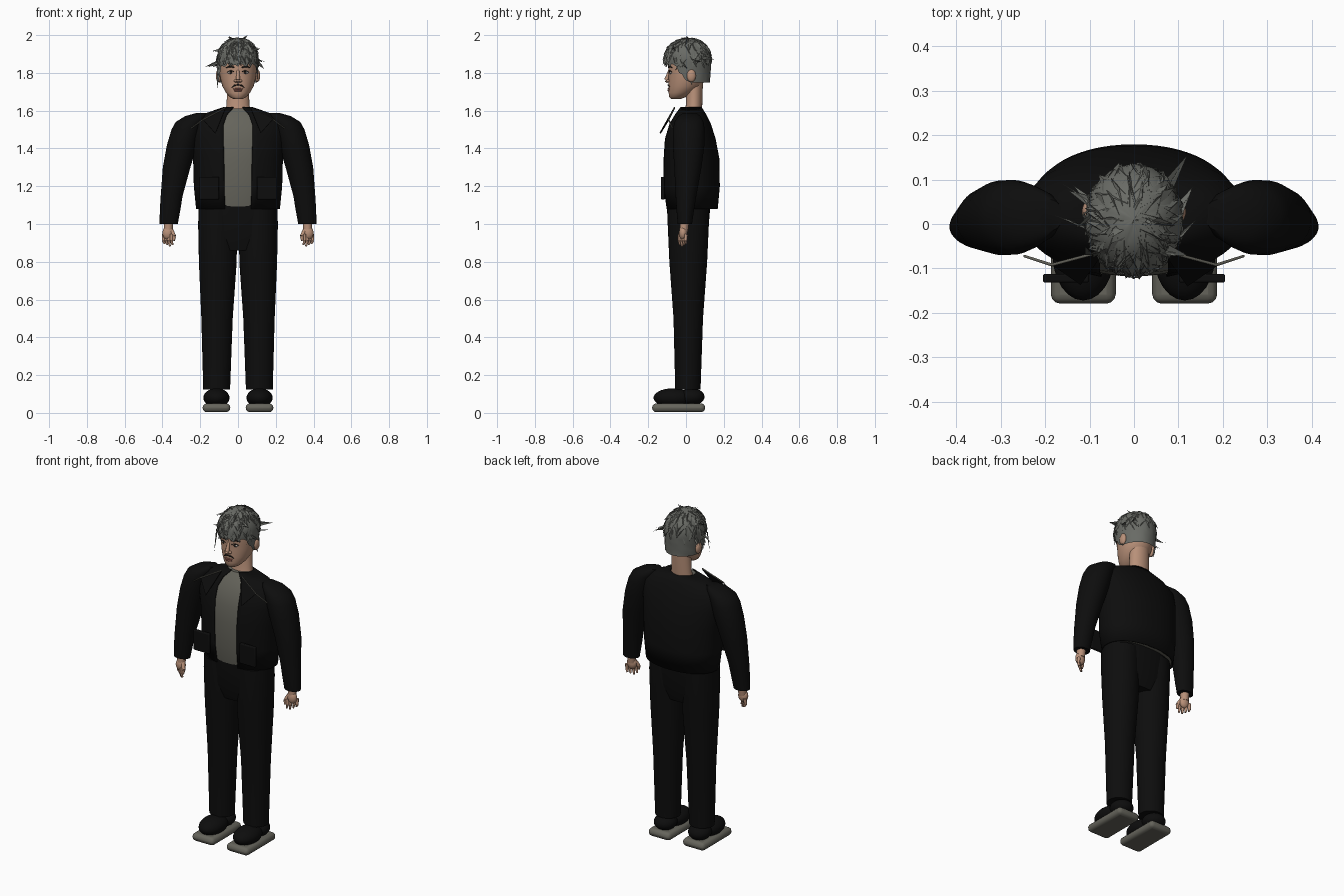
import bpy, bmesh, math, random
from math import sin, cos, pi, tau
from mathutils import Vector, Matrix

random.seed(4)
cube = bpy.data.objects.get("Cube")
if cube:
    bpy.data.objects.remove(cube, do_unlink=True)


def material(name, r, g, b):
    m = bpy.data.materials.new(name)
    m.use_nodes = True
    m.diffuse_color = (r, g, b, 1)
    bsdf = m.node_tree.nodes["Principled BSDF"]
    bsdf.inputs["Base Color"].default_value = (r, g, b, 1)
    bsdf.inputs["Roughness"].default_value = 0.8
    return m


BLACK = material("black cloth", .004, .004, .004)
GREY = material("warm grey cloth", .13, .127, .105)
HAIR = material("ash grey hair", .14, .145, .13)
SKIN = material("skin", .48, .28, .19)
LIPS = material("lips", .3, .11, .085)
DARK = material("dark facial hair", .02, .016, .013)
WHITE = material("eye white", .55, .5, .46)


def finish(name, bm, mat, smooth=40):
    mesh = bpy.data.meshes.new(name)
    bm.to_mesh(mesh)
    bm.free()
    mesh.materials.append(mat)
    if smooth:
        mesh.shade_smooth()
        mesh.set_sharp_from_angle(angle=math.radians(smooth))
    ob = bpy.data.objects.new(name, mesh)
    bpy.context.collection.objects.link(ob)
    return ob


def loft(name, rings, mat, side=1, gap=None, power=2.0, seg=40, caps=True):
    """Skin ascending rings (z, cx, cy, rx, ry); gap leaves the front open."""
    bm = bmesh.new()
    start, span = (-pi / 2 + gap, tau - 2 * gap) if gap else (0, tau)
    count = seg + 1 if gap else seg
    rows = []
    for z, cx, cy, rx, ry in rings:
        row = []
        for i in range(count):
            a = start + span * i / seg
            c, s = cos(a), sin(a)
            x = math.copysign(abs(c) ** (2 / power), c)
            y = math.copysign(abs(s) ** (2 / power), s)
            row.append(bm.verts.new((side * cx + rx * x, cy + ry * y, z)))
        rows.append(row)
    for low, high in zip(rows, rows[1:]):
        for i in range(seg):
            j = (i + 1) % count
            bm.faces.new((low[i], low[j], high[j], high[i]))
    if caps and not gap:
        bm.faces.new(rows[0][::-1])
        bm.faces.new(rows[-1])
    return finish(name, bm, mat)


def ball(name, centre, radii, mat):
    bm = bmesh.new()
    bmesh.ops.create_uvsphere(bm, u_segments=24, v_segments=14, radius=1,
                              matrix=Matrix.Translation(centre) @ Matrix.Diagonal((*radii, 1)))
    return finish(name, bm, mat, 60)


def box(name, centre, size, mat, bevel):
    bm = bmesh.new()
    bmesh.ops.create_cube(bm, size=1, matrix=Matrix.Translation(centre) @ Matrix.Diagonal((*size, 1)))
    ob = finish(name, bm, mat, 30)
    mod = ob.modifiers.new("rounded edges", "BEVEL")
    mod.width, mod.segments = bevel, 3
    return ob


def rods(name, points, radii, mat):
    """Tapered tube through a chain of points."""
    bm = bmesh.new()
    for k, (a, b) in enumerate(zip(points, points[1:])):
        a, b = Vector(a), Vector(b)
        turn = (b - a).to_track_quat("Z", "Y").to_matrix().to_4x4()
        bmesh.ops.create_cone(bm, cap_ends=True, segments=10, radius1=radii[k], radius2=radii[k + 1],
                              depth=(b - a).length, matrix=Matrix.Translation((a + b) / 2) @ turn)
    return finish(name, bm, mat)


# Torso: open jacket over a closed shirt
torso = [(1.08, 0, .03, .222, .138), (1.2, 0, .027, .234, .152), (1.35, 0, .026, .238, .15),
         (1.45, 0, .02, .25, .137), (1.53, 0, .02, .245, .112), (1.58, 0, .023, .19, .084),
         (1.62, 0, .026, .075, .056)]
jacket = loft("jacket", torso, BLACK, gap=.29, power=2.15, seg=56)
mod = jacket.modifiers.new("cloth thickness", "SOLIDIFY")
mod.thickness = .006
shirt = [(z + .012 if z < 1.1 else z - .008, cx, cy, rx * .955, ry * .95) for z, cx, cy, rx, ry in torso]
loft("shirt", shirt, GREY, power=2.15, seg=56)

# Trousers
loft("trouser_hips", [(.86, 0, .012, .17, .08), (.94, 0, .012, .2, .104), (1.05, 0, .013, .209, .112),
                      (1.1, 0, .014, .21, .115)], BLACK, power=2.3)
leg = [(.125, .113, .01, .071, .067), (.5, .111, .012, .083, .078), (.8, .107, .012, .1, .1),
       (1.0, .108, .012, .103, .109), (1.08, .108, .013, .1, .11)]
arm = [(1.0, .367, -.006, .048, .038), (1.07, .36, -.004, .054, .046), (1.15, .351, 0, .058, .055),
       (1.3, .325, .01, .073, .072), (1.42, .296, .014, .08, .084), (1.5, .273, .015, .079, .084),
       (1.54, .255, .016, .075, .077), (1.57, .222, .018, .06, .06), (1.588, .19, .02, .03, .035)]

for s, tag in ((1, "left"), (-1, "right")):
    loft(tag + "_trouser_leg", leg, BLACK, s)
    loft(tag + "_sleeve", arm, BLACK, s)

    # Shoes
    box(tag + "_shoe_sole", (s * .114, -.039, .027), (.146, .28, .046), GREY, .021)
    ball(tag + "_shoe_toe", (s * .114, -.07, .08), (.069, .102, .05), BLACK)
    ball(tag + "_shoe_heel", (s * .114, .03, .085), (.064, .068, .045), BLACK)

    # Hands
    rods(tag + "_wrist", [(s * .367, -.006, 1.03), (s * .369, -.012, .96)], (.026, .023), SKIN)
    ball(tag + "_palm", (s * .37, -.015, .952), (.03, .022, .036), SKIN)
    for k in range(4):
        x, y = s * (.35 + .014 * k), -.032 + .011 * k
        tip = .882 + .007 * abs(k - 1)
        rods(f"{tag}_finger_{k + 1}", [(x, y, .945), (x + s * .003, y - .003, .912), (x - s * .004, y, tip)],
             (.0095, .0085, .005), SKIN)
    rods(tag + "_thumb", [(s * .352, -.02, .965), (s * .338, -.034, .935), (s * .34, -.038, .912)],
         (.011, .01, .006), SKIN)

    # Pocket, lapel and its trim
    box(tag + "_pocket", (s * .153, -.122, 1.19), (.104, .02, .12), BLACK, .005)
    edge = [(s * .065, -.06, 1.617), (s * .185, -.092, 1.553), (s * .247, -.072, 1.507)]
    rods(tag + "_lapel_trim", edge, (.0035, .0035, .003), GREY)
    bm = bmesh.new()
    bm.faces.new([bm.verts.new(p) for p in (edge[0], edge[1], (s * .12, -.137, 1.48))])
    flap = finish(tag + "_lapel", bm, BLACK, 0)
    flap.modifiers.new("cloth thickness", "SOLIDIFY").thickness = .004

    # Ear, eye and brow
    ball(tag + "_ear", (s * .102, .028, 1.785), (.015, .024, .034), SKIN)
    ball(tag + "_eye", (s * .038, -.079, 1.802), (.017, .008, .0075), WHITE)
    ball(tag + "_iris", (s * .038, -.084, 1.802), (.007, .005, .007), DARK)
    rods(tag + "_upper_lid", [(s * .02, -.089, 1.806), (s * .038, -.086, 1.812), (s * .058, -.076, 1.805)],
         (.002, .003, .002), DARK)
    rods(tag + "_brow", [(s * .018, -.093, 1.828), (s * .042, -.087, 1.835), (s * .066, -.073, 1.827)],
         (.003, .005, .002), DARK)
    rods(tag + "_moustache", [(0, -.096, 1.737), (s * .018, -.092, 1.735), (s * .033, -.084, 1.722)],
         (.003, .0045, .002), DARK)
    ball(tag + "_nostril_wing", (s * .012, -.094, 1.758), (.01, .01, .008), SKIN)

# Head, neck and face
loft("neck", [(1.57, 0, .03, .075, .05), (1.63, 0, .043, .06, .043), (1.76, 0, .045, .058, .045)], SKIN)
loft("head", [(1.662, 0, -.053, .024, .026), (1.672, 0, -.045, .043, .044), (1.695, 0, -.026, .064, .066),
              (1.73, 0, -.005, .083, .088), (1.77, 0, .005, .093, .097), (1.81, 0, .008, .098, .1),
              (1.86, 0, .01, .099, .107), (1.92, 0, .012, .088, .1), (1.965, 0, .012, .05, .06)], SKIN)
rods("nose", [(0, -.086, 1.815), (0, -.098, 1.78), (0, -.104, 1.762), (0, -.094, 1.75)],
     (.007, .01, .012, .007), SKIN)
ball("upper_lip", (0, -.09, 1.715), (.027, .008, .0045), LIPS)
ball("lower_lip", (0, -.089, 1.706), (.022, .009, .0055), LIPS)


# Hair: a cap that is a dome above and straight below, with a raised front hairline
def scalp(a, t, grow=1.0):
    drop = max(0, t - 1)
    phi = min(t, 1) * pi / 2
    r = sin(phi) * grow * (1 - .06 * drop)
    return Vector((.109 * r * cos(a), .01 + .124 * r * sin(a), 1.87 + .116 * grow * cos(phi) - .12 * drop))


def hairline(a):
    f = min(1, max(0, -sin(a) - .05) / .55)
    return 2.0 - .78 * f * f * (3 - 2 * f)


bm = bmesh.new()
seg, rows = 48, 14
grid = []
for i in range(seg):
    a = tau * i / seg
    ragged = random.uniform(-.1, .12) if sin(a) < .1 else 0
    grid.append([bm.verts.new(scalp(a, hairline(a) * k / rows + (ragged if k == rows else 0),
                                    random.uniform(.99, 1.015))) for k in range(1, rows + 1)])
crown = bm.verts.new(scalp(0, 0))
for p, q in zip(grid, grid[1:] + grid[:1]):
    bm.faces.new((crown, p[0], q[0]))
    for k in range(rows - 1):
        bm.faces.new((p[k], p[k + 1], q[k + 1], q[k]))
finish("hair_cap", bm, HAIR, 50)

# Overlapping pointed locks lying on the cap
bm = bmesh.new()
for n in range(170):
    a = random.uniform(0, tau)
    t = random.uniform(.1, hairline(a) - .3)
    if sin(a) > .2 and t > 1:
        continue
    width = random.uniform(.1, .2) / max(.35, min(t, 1))
    lean = random.uniform(-.3, .3)
    end = min(t + random.uniform(.3, .5), hairline(a) + .12)
    left, right = scalp(a - width, t, 1.01), scalp(a + width, t, 1.02)
    middle = scalp(a + lean / 2, (t + end) / 2, 1.05)
    tip = scalp(a + lean, end, random.uniform(1.02, 1.1))
    v = [bm.verts.new(p) for p in (left, middle, right, tip)]
    bm.faces.new((v[0], v[3], v[1]))
    bm.faces.new((v[1], v[3], v[2]))
finish("hair_locks", bm, HAIR, 0)

# Loose strands flying off the sides and crown
strands = [((-.1, -.01, 1.86), (-.18, .02, 1.83)), ((-.1, .05, 1.85), (-.16, .09, 1.83)),
           ((-.1, -.06, 1.84), (-.11, -.07, 1.72)), ((-.09, .02, 1.92), (-.14, -.02, 1.91)),
           ((.1, .03, 1.87), (.145, .09, 1.86)), ((.1, -.03, 1.86), (.14, .01, 1.82)),
           ((.08, .09, 1.88), (.12, .155, 1.87)), ((.07, -.06, 1.93), (.12, -.07, 1.93)),
           ((-.03, .0, 1.97), (-.06, -.03, 1.995)), ((.02, .02, 1.97), (.05, .0, 2.0))]
bm = bmesh.new()
for root, tip in strands:
    root, tip = Vector(root), Vector(tip)
    for k in range(3):
        w = Vector([random.uniform(-.014, .014) for _ in range(3)])
        end = root.lerp(tip, 1 - .2 * k) + w * k * .5
        end.z = min(end.z, 2.0)
        bm.faces.new([bm.verts.new(p) for p in (root - w, root + w, end)])
finish("loose_strands", bm, HAIR, 0)
